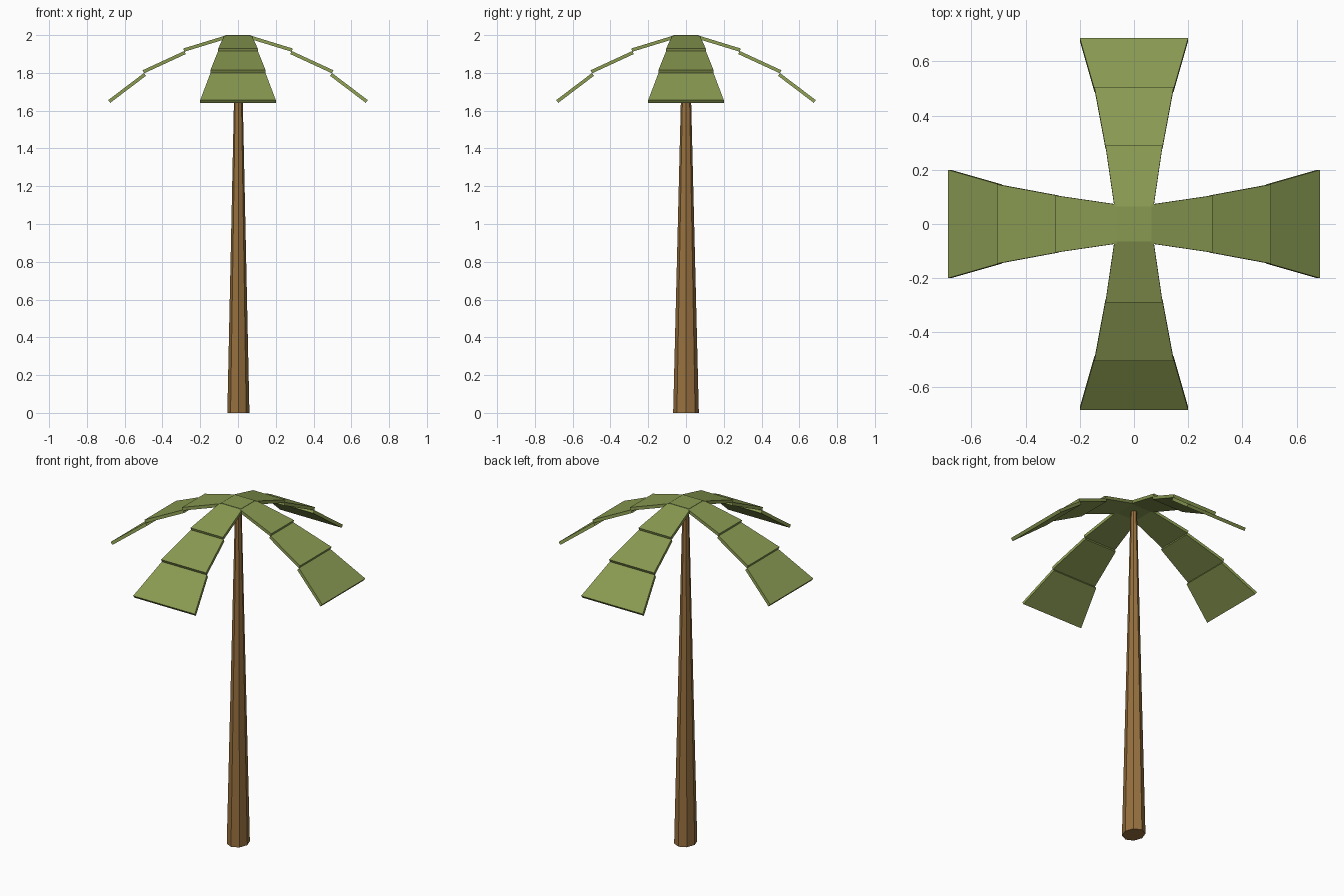
import bpy, bmesh, math
from mathutils import Matrix

if "Cube" in bpy.data.objects:
    bpy.data.objects.remove(bpy.data.objects["Cube"])


def material(name, rgb):
    m = bpy.data.materials.new(name)
    m.diffuse_color = (*rgb, 1)
    m.use_nodes = True
    m.node_tree.nodes["Principled BSDF"].inputs["Base Color"].default_value = m.diffuse_color
    return m


GREEN = material("leaf green", (0.25, 0.32, 0.083))
BROWN = material("bark brown", (0.31, 0.165, 0.05))


def finish(bm, name, mat):
    bmesh.ops.recalc_face_normals(bm, faces=bm.faces)
    mesh = bpy.data.meshes.new(name)
    bm.to_mesh(mesh)
    bm.free()
    mesh.materials.append(mat)
    obj = bpy.data.objects.new(name, mesh)
    bpy.context.collection.objects.link(obj)
    return obj


# Trunk: tapering eight-sided column, slightly oval
bm = bmesh.new()
bmesh.ops.create_cone(bm, cap_ends=True, segments=8, radius1=0.068, radius2=0.019, depth=1.985,
                      matrix=Matrix.Translation((0.002, 0, 0.9925)) @ Matrix.Diagonal((0.86, 1, 1, 1)))
finish(bm, "trunk", BROWN)

# Crown: small square plate where the fronds meet
bm = bmesh.new()
bmesh.ops.create_cube(bm, size=1, matrix=Matrix.Translation((0, 0, 1.99))
                      @ Matrix.Diagonal((0.13, 0.13, 0.02, 1)))
finish(bm, "crown_plate", GREEN)

# Fronds: three overlapping tapered slabs each
# (start distance, top height, half width) -> (end distance, top height, half width)
THICK = 0.018
SLABS = [((0.065, 1.998, 0.072), (0.290, 1.929, 0.105)),
         ((0.284, 1.916, 0.105), (0.505, 1.814, 0.146)),
         ((0.498, 1.799, 0.146), (0.687, 1.656, 0.200))]


def add_slab(bm, start, end):
    angle = math.atan2(end[1] - start[1], end[0] - start[0])
    dx, dz = math.sin(angle) * THICK, -math.cos(angle) * THICK
    rings = []
    for d, z, w in (start, end):
        rings.append([bm.verts.new(p) for p in
                      ((d, -w, z), (d, w, z), (d + dx, w, z + dz), (d + dx, -w, z + dz))])
    a, b = rings
    bm.faces.new(a)
    bm.faces.new(b[::-1])
    for i in range(4):
        j = (i + 1) % 4
        bm.faces.new((a[j], a[i], b[i], b[j]))


for k, side in enumerate(("right", "back", "left", "front")):
    bm = bmesh.new()
    for start, end in SLABS:
        add_slab(bm, start, end)
    bm.transform(Matrix.Rotation(k * math.pi / 2, 4, 'Z'))
    finish(bm, side + "_frond", GREEN)
